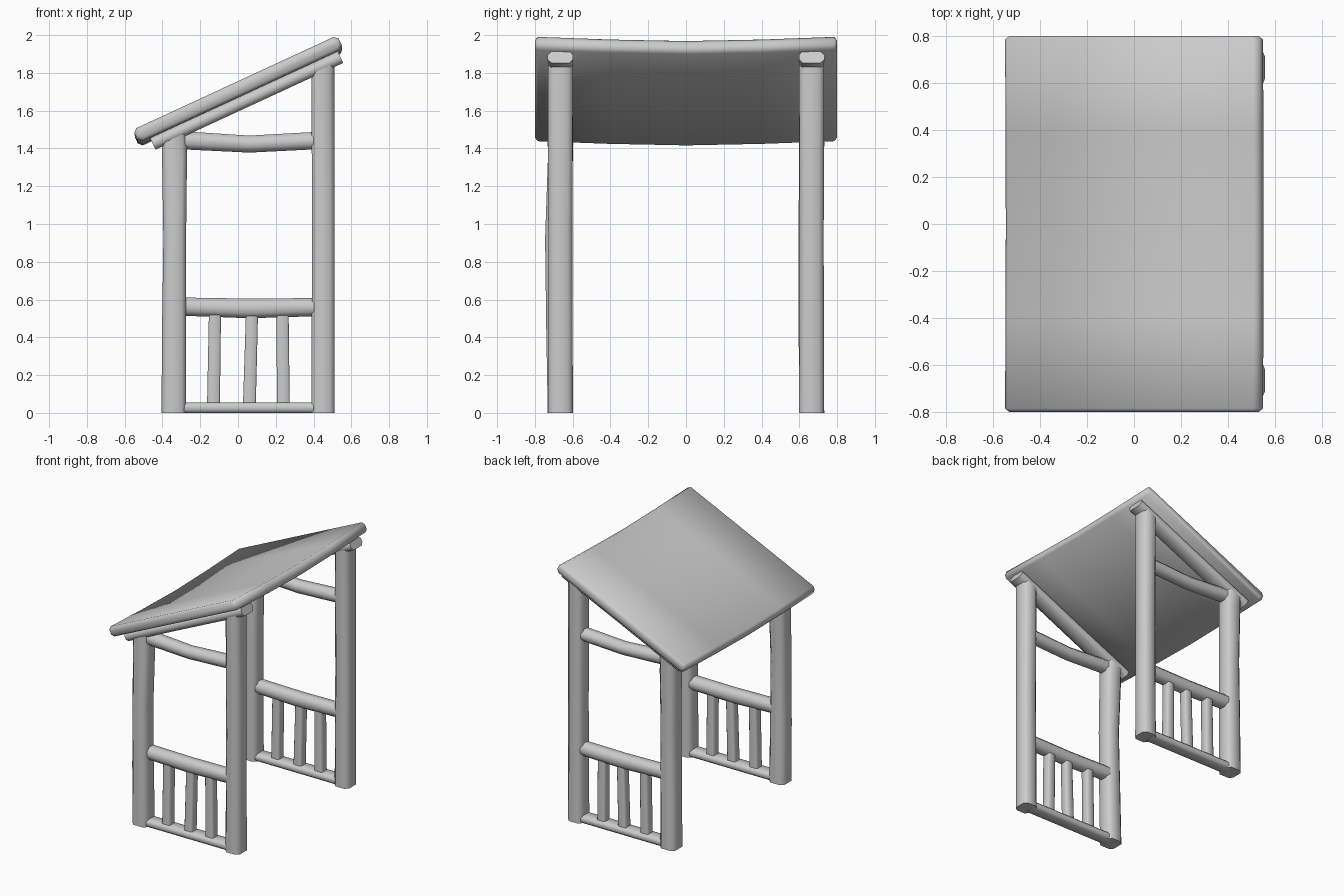
import bpy, bmesh, math
from mathutils import Vector

if "Cube" in bpy.data.objects:
    bpy.data.objects.remove(bpy.data.objects["Cube"])

SLOPE = 0.462
ANG = math.atan(SLOPE)
X, Y, Z = Vector((1, 0, 0)), Vector((0, 1, 0)), Vector((0, 0, 1))
ALONG = Vector((math.cos(ANG), 0, math.sin(ANG)))    # up the roof slope
NORMAL = Vector((-math.sin(ANG), 0, math.cos(ANG)))  # out of the roof


def timber(name, stations, u, v, chamfer, top_slope=0.0):
    """Chamfered square bar lofted through (centre, half_u, half_v) stations."""
    bm = bmesh.new()
    rings = []
    for i, (centre, a, b) in enumerate(stations):
        c = chamfer
        ring = [(a, b - c), (a - c, b), (c - a, b), (-a, b - c),
                (-a, c - b), (c - a, -b), (a - c, -b), (a, c - b)]
        verts = []
        for p, q in ring:
            co = Vector(centre) + u * p + v * q
            if i == len(stations) - 1:
                co.z += top_slope * p
            verts.append(bm.verts.new(co))
        rings.append(verts)
    for r0, r1 in zip(rings, rings[1:]):
        for k in range(8):
            bm.faces.new((r0[k], r0[(k + 1) % 8], r1[(k + 1) % 8], r1[k]))
    bm.faces.new(rings[0])
    bm.faces.new(rings[-1])
    bmesh.ops.recalc_face_normals(bm, faces=bm.faces)
    mesh = bpy.data.meshes.new(name)
    bm.to_mesh(mesh)
    bm.free()
    ob = bpy.data.objects.new(name, mesh)
    bpy.context.collection.objects.link(ob)
    bpy.context.view_layer.objects.active = ob
    ob.select_set(True)
    bpy.ops.object.shade_smooth_by_angle(angle=math.radians(50))
    ob.select_set(False)
    return ob


# Roof slab, sagging a little across the middle
roof = []
for y in (-0.8, -0.785, -0.4, 0, 0.4, 0.785, 0.8):
    sag = 0.022 * (1 - (abs(y) / 0.8) ** 1.5)
    inset = 0.014 if abs(y) == 0.8 else 0
    centre = Vector((0, y, 1.715)) - NORMAL * sag - ALONG * sag * 0.3
    roof.append((centre, 0.596 - inset, 0.038 - inset))
timber("roof", roof, ALONG, NORMAL, 0.02)

for side, label in ((-1, "front"), (1, "back")):
    y = side * 0.665

    # Posts: the low one is bowed, tops cut to the roof slope
    bow = -0.015 if side < 0 else -0.004
    timber(label + "_low_post",
           [((-0.34, y, 0), 0.065, 0.067),
            ((-0.338, y + bow * 0.6, 0.45), 0.064, 0.066),
            ((-0.335, y + bow, 0.92), 0.06, 0.066),
            ((-0.336, y, 1.35), 0.066, 0.066),
            ((-0.338, y, 1.455), 0.066, 0.066)], X, Y, 0.025, SLOPE)
    timber(label + "_high_post",
           [((0.45, y, 0), 0.062, 0.066),
            ((0.452, y, 0.9), 0.06, 0.064),
            ((0.45, y, 1.84), 0.061, 0.066)], X, Y, 0.025, SLOPE)

    # Sloping rafter under the roof
    mid = Vector((0.048, y, 1.655))
    timber(label + "_rafter",
           [(mid - ALONG * 0.55, 0.067, 0.034),
            (mid, 0.065, 0.034),
            (mid + ALONG * 0.545, 0.067, 0.034)], Y, NORMAL, 0.02)

    # Cross rails
    timber(label + "_top_rail",
           [((-0.31, y, 1.444), 0.05, 0.048),
            ((0.06, y, 1.423), 0.048, 0.045),
            ((0.42, y, 1.442), 0.05, 0.046)], Y, Z, 0.027)
    timber(label + "_hand_rail",
           [((-0.31, y, 0.563), 0.052, 0.048),
            ((0.06, y, 0.553), 0.05, 0.052),
            ((0.42, y, 0.56), 0.052, 0.048)], Y, Z, 0.027)
    timber(label + "_bottom_rail",
           [((-0.31, y, 0.027), 0.052, 0.028),
            ((0.42, y, 0.027), 0.052, 0.028)], Y, Z, 0.015)

    # Balusters, each leaning slightly differently
    for i, (x0, x1) in enumerate(((-0.13, -0.122), (0.06, 0.074), (0.24, 0.236))):
        timber(f"{label}_baluster_{i + 1}",
               [((x0, y, 0.03), 0.034, 0.034),
                ((x1, y, 0.53), 0.032, 0.034)], X, Y, 0.008)
